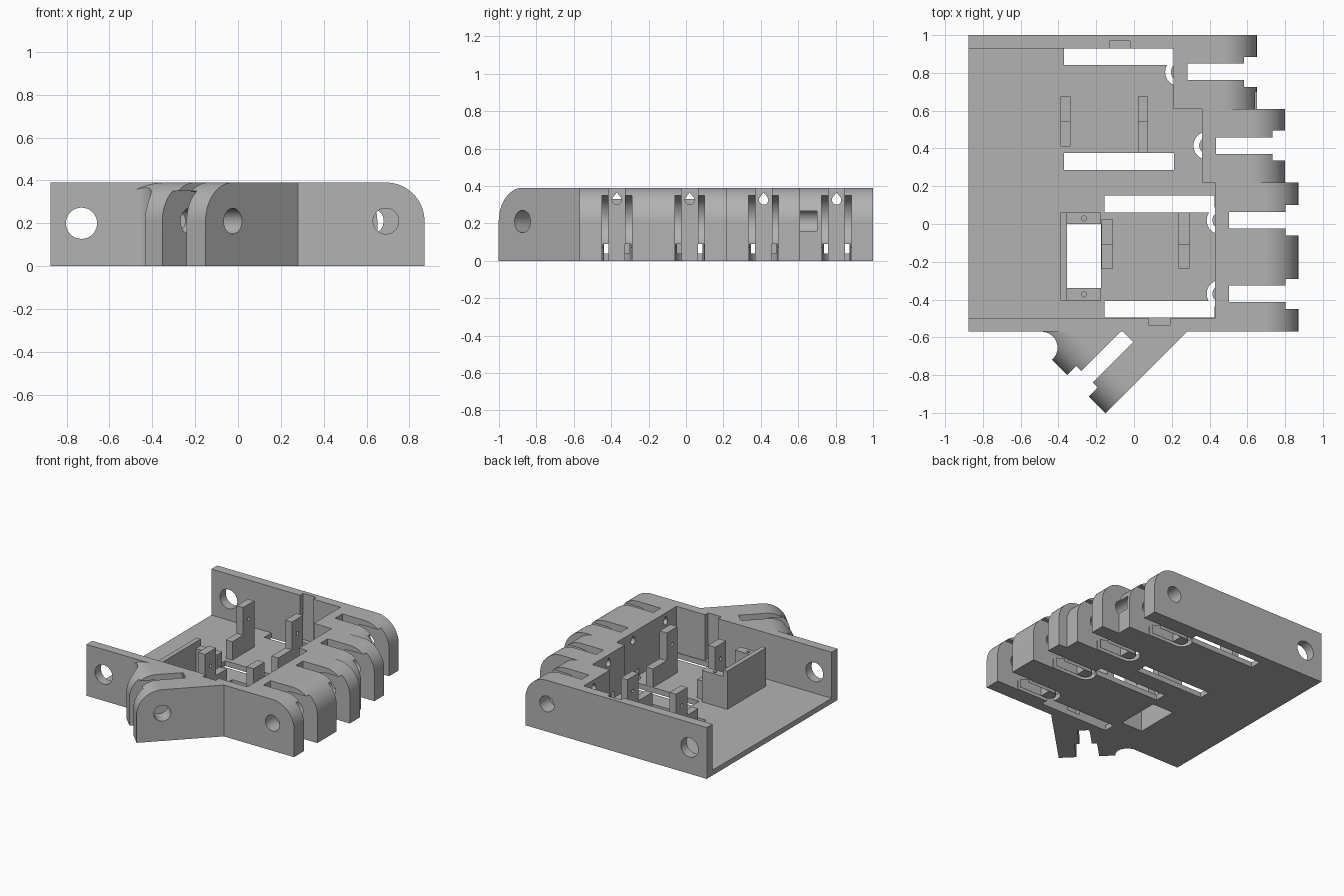
import bpy, bmesh, math
from mathutils import Matrix

cube = bpy.data.objects.get("Cube")
if cube:
    bpy.data.objects.remove(cube)

H, FLOOR, R, AXLE_Z = 0.39, 0.04, 0.18, 0.21

grey = bpy.data.materials.new("light_grey_plastic")
grey.use_nodes = True
grey.diffuse_color = (0.45, 0.45, 0.45, 1)
grey.node_tree.nodes["Principled BSDF"].inputs["Base Color"].default_value = grey.diffuse_color

# Frames: columns are the profile's first axis, second axis and extrusion axis
UP = Matrix.Identity(4)
ALONG_Y = Matrix(((1, 0, 0, 0), (0, 0, 1, 0), (0, 1, 0, 0), (0, 0, 0, 1)))
ALONG_X = Matrix(((0, 0, 1, 0), (1, 0, 0, 0), (0, 1, 0, 0), (0, 0, 0, 1)))
D = math.sqrt(0.5)
THUMB = Matrix(((-D, 0, -D, 0.28), (-D, 0, D, -0.57), (0, 1, 0, 0), (0, 0, 0, 1)))


def arc(cx, cy, r, start, end, n=20):
    angles = [math.radians(start + (end - start) * i / n) for i in range(n + 1)]
    return [(cx + r * math.cos(a), cy + r * math.sin(a)) for a in angles]


def prism(name, pts, a, b, frame=UP):
    bm = bmesh.new()
    low = [bm.verts.new(frame @ Matrix.Translation((p, q, a)).translation) for p, q in pts]
    face = bm.faces.new(low)
    top = bmesh.ops.extrude_face_region(bm, geom=[face])["geom"]
    move = frame.to_3x3().col[2] * (b - a)
    bmesh.ops.translate(bm, verts=[v for v in top if isinstance(v, bmesh.types.BMVert)], vec=move)
    bmesh.ops.recalc_face_normals(bm, faces=bm.faces)
    mesh = bpy.data.meshes.new(name)
    bm.to_mesh(mesh)
    bm.free()
    mesh.materials.append(grey)
    obj = bpy.data.objects.new(name, mesh)
    bpy.context.collection.objects.link(obj)
    return obj


def box(name, x0, x1, y0, y1, z0=0.0, z1=H):
    return prism(name, [(x0, y0), (x1, y0), (x1, y1), (x0, y1)], z0, z1)


def rod(cx, cy, r, a, b, frame=UP):
    return prism("cutter", arc(cx, cy, r, 0, 348.75, 31), a, b, frame)


def carve(obj, cutters, operation="DIFFERENCE"):
    for c in cutters:
        mod = obj.modifiers.new("carve", "BOOLEAN")
        mod.operation, mod.solver, mod.object = operation, "EXACT", c
    graph = bpy.context.evaluated_depsgraph_get()
    mesh = bpy.data.meshes.new_from_object(obj.evaluated_get(graph))
    obj.modifiers.clear()
    obj.data = mesh
    for c in cutters:
        c.hide_render = True
        used.add(c)


def knuckle_profile(start, end):
    return [(start, 0), (end, 0)] + arc(end - R, AXLE_Z, R, 0, 90) + [(start, H)]


def joint_cutters(centre, start, axle, frame):
    """Narrow slot plus the wider round recess that clears a finger joint."""
    far = axle + 0.4
    slot = [(start, -0.1), (far, -0.1), (far, 0.6), (start, 0.6)]
    recess = arc(axle, AXLE_Z, 0.14, 90, 270) + [(axle, -0.1), (far, -0.1), (far, 0.35)]
    return [prism("cutter", slot, centre - 0.0435, centre + 0.0435, frame),
            prism("cutter", recess, centre - 0.08, centre + 0.08, frame)]


def cord_loop(x, y, axle):
    """U-shaped channel in the underside for an elastic cord."""
    pts = [(axle, y + 0.075)] + arc(x, y, 0.075, 90, 270) + [(axle, y - 0.075)]
    pts += [(axle, y - 0.045)] + arc(x, y, 0.045, 270, 90) + [(axle, y + 0.045)]
    return prism("cutter", pts, -0.1, 0.09)


def tendon_hole(y, start):
    pts = arc(y, 0.325, 0.025, 150, 390) + [(y, 0.365)]
    return prism("cutter", pts, start - 0.2, start + 0.1, ALONG_X)


used = set()

# Knuckle blocks: name, y range, inner x, outer x, bore end, joint centres
blocks = [("outer_knuckle", 0.61, 1.0, 0.21, 0.65, 1.1, [0.805]),
          ("middle_knuckle", 0.22, 0.61, 0.36, 0.80, 0.7, [0.415]),
          ("inner_knuckle", -0.57, 0.22, 0.43, 0.87, 0.3, [0.02, -0.37])]
loops, bores = [], []
for name, y0, y1, x0, x1, bore_end, centres in blocks:
    axle = x1 - R
    bores.append(rod(axle, AXLE_Z, 0.06, y0 - 0.1 if y0 < 0 else y0 - 0.002, bore_end, ALONG_Y))
for i, (name, y0, y1, x0, x1, bore_end, centres) in enumerate(blocks):
    axle = x1 - R
    block = prism(name, knuckle_profile(x0, x1), y0, y1, ALONG_Y)
    cutters = [bores[i]] + ([bores[i + 1]] if i < 2 else [])
    for y in centres:
        loop = cord_loop(x0 + 0.03, y, axle)
        loops.append(loop)
        cutters += joint_cutters(y, x0 + 0.073, axle, ALONG_Y) + [loop, tendon_hole(y, x0 + 0.07)]
    carve(block, cutters)

# Floor plate with long slots and the motor opening
plate = [(-0.875, -0.57), (0.43, -0.57), (0.43, 0.22), (0.36, 0.22), (0.36, 0.61),
         (0.36, 0.69), (0.21, 0.69), (0.21, 1), (-0.875, 1)]
floor = prism("floor_plate", plate, 0, FLOOR)
holes = [box("cutter", x, x + 0.582, y, y + 0.088, -0.1, 0.2)
         for x, y in [(-0.37, 0.842), (-0.37, 0.287), (-0.155, 0.062), (-0.155, -0.495)]]
opening = box("cutter", -0.355, -0.175, -0.34, 0, -0.1, 0.6)
carve(floor, holes + [opening] + loops)

# Block corner filling the step of the inner wall
box("wall_step", 0.21, 0.36, 0.69, 0.693, FLOOR, H)

# Side walls with a round hole and an inner groove
for name, x1, y0, y1, gx, gy in [("left_wall", 0.21, 0.93, 1.0, -0.13, 0.93),
                                 ("right_wall", 0.43, -0.57, -0.5, 0.08, -0.535)]:
    wall = box(name, -0.875, x1, y0, y1)
    groove = box("cutter", gx, gx + 0.11, gy - 0.003, gy + 0.038, FLOOR, 0.6)
    carve(wall, [rod(-0.73, 0.2, 0.073, y0 - 0.1, y1 + 0.1, ALONG_Y), groove])

# Thumb mount, set diagonally on the right wall
thumb = prism("thumb_mount", knuckle_profile(-0.3, 0.61), 0, 0.75, THUMB)
outline = [(0.28, -0.57), (0.28, -0.565), (-0.48, -0.565), (-0.49, -0.6), (-0.432, -0.727),
           (-0.155, -1.02)]
outline[-1:] = [(-0.17, -1.0), (-0.15, -1.02), (0.3, -0.57)]
carve(thumb, [prism("cutter", outline, -0.1, 0.6)], "INTERSECT")
carve(thumb, joint_cutters(0.205, 0.24, 0.43, THUMB)
      + [rod(0.43, AXLE_Z, 0.06, -0.1, 0.8, THUMB), rod(-0.49, -0.655, 0.085, -0.1, 0.6)])

# Motor frame: back wall and two drilled ledges
box("motor_frame_back", -0.39, -0.355, -0.405, 0.06, FLOOR, 0.33)
for name, y0, y1 in [("motor_ledge_left", 0, 0.06), ("motor_ledge_right", -0.405, -0.34)]:
    ledge = box(name, -0.355, -0.175, y0, y1, FLOOR, 0.28)
    carve(ledge, [rod(-0.265, (y0 + y1) / 2, 0.013, -0.1, 0.6)])

# Stepped posts, each with a low and a tall half
for name, x0, x1, low, mid, tall in [("post_back_left", -0.39, -0.335, 0.41, 0.54, 0.675),
                                     ("post_front_left", 0.02, 0.075, 0.375, 0.54, 0.675),
                                     ("post_back_right", -0.172, -0.112, 0.025, -0.105, -0.235),
                                     ("post_front_right", 0.235, 0.295, 0.06, -0.105, -0.235)]:
    step = [(low, FLOOR), (tall, FLOOR), (tall, H), (mid, H), (mid, 0.18), (low, 0.18)]
    post = prism(name, step, x0, x1, ALONG_X)
    carve(post, [rod((mid + tall) / 2, 0.28, 0.013, x0 - 0.1, x1 + 0.1, ALONG_X)])

for c in used:
    bpy.data.objects.remove(c)

# Smooth the curved surfaces and keep the edges crisp
bpy.ops.object.select_all(action="DESELECT")
for obj in bpy.context.scene.objects:
    if obj.type == "MESH":
        obj.select_set(True)
        bpy.context.view_layer.objects.active = obj
bpy.ops.object.shade_smooth_by_angle(angle=math.radians(30))
